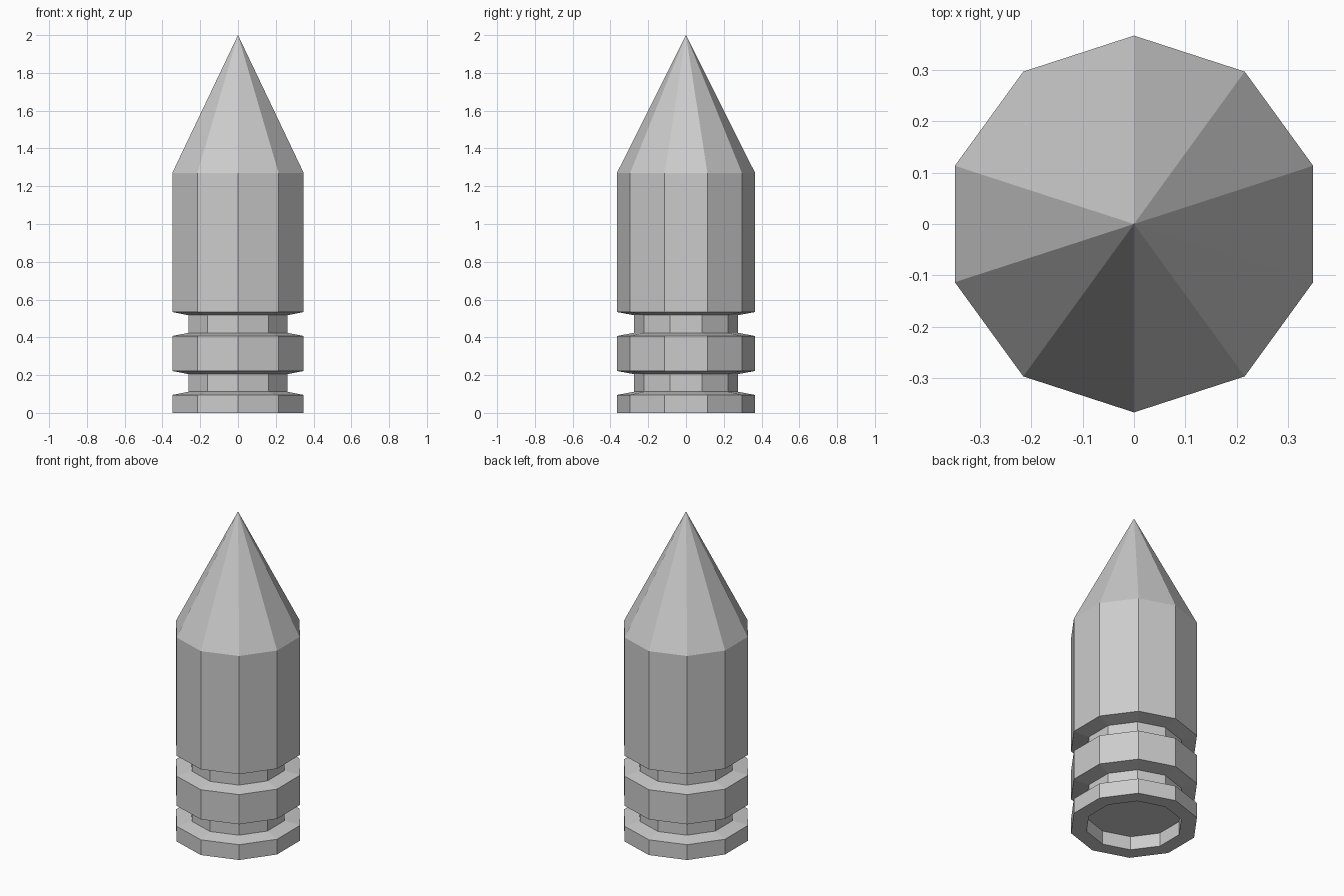
import bpy, bmesh
from math import cos, sin, pi

if "Cube" in bpy.data.objects:
    bpy.data.objects.remove(bpy.data.objects["Cube"])

SIDES = 10
R, G = 0.366, 0.275  # outer radius, groove radius


def lathe(name, profile):
    """Revolve (radius, z) points; zero-radius ends become single poles."""
    bm = bmesh.new()
    rings = []
    for r, z in profile:
        if r == 0:
            rings.append([bm.verts.new((0, 0, z))] * SIDES)
        else:
            rings.append([bm.verts.new((r * cos(pi / 2 + 2 * pi * i / SIDES),
                                        r * sin(pi / 2 + 2 * pi * i / SIDES), z))
                          for i in range(SIDES)])
    for a, b in zip(rings, rings[1:]):
        for i in range(SIDES):
            j = (i + 1) % SIDES
            bm.faces.new(dict.fromkeys((a[i], a[j], b[j], b[i])))
    bmesh.ops.recalc_face_normals(bm, faces=bm.faces)
    mesh = bpy.data.meshes.new(name)
    bm.to_mesh(mesh)
    bm.free()
    obj = bpy.data.objects.new(name, mesh)
    bpy.context.collection.objects.link(obj)
    return obj


# Recessed base
profile = [(0, 0.085), (G, 0.085), (G, 0), (R, 0)]
# Two bevelled grooves
for z in (0.095, 0.407):
    profile += [(R, z), (G, z + 0.017), (G, z + 0.11), (R, z + 0.127)]
# Straight body and pointed tip
profile += [(R, 1.27), (0, 2.0)]

lathe("grooved_pointed_body", profile)
